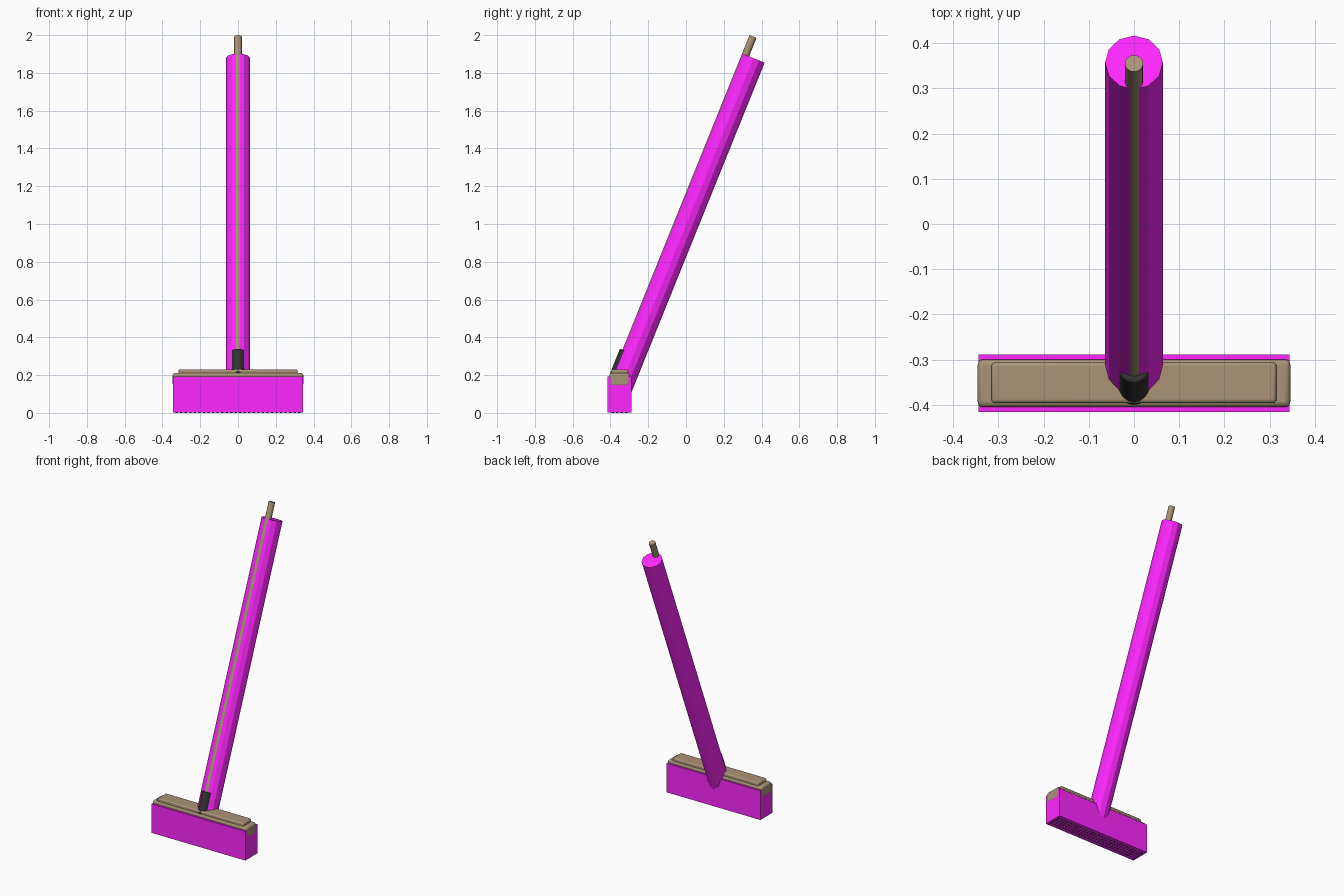
import bpy, bmesh, math
from mathutils import Vector, Matrix

if "Cube" in bpy.data.objects:
    bpy.data.objects.remove(bpy.data.objects["Cube"])

TILT = math.radians(22)
D = Vector((0, math.sin(TILT), math.cos(TILT)))    # along the handle
N = Vector((0, -math.cos(TILT), math.sin(TILT)))   # towards the front of the handle


def material(name, rgb):
    m = bpy.data.materials.new(name)
    m.diffuse_color = (*rgb, 1)
    m.use_nodes = True
    m.node_tree.nodes["Principled BSDF"].inputs["Base Color"].default_value = m.diffuse_color
    return m


MAGENTA = material("magenta", (1.0, 0.02, 1.0))
WOOD = material("wood", (0.40, 0.29, 0.18))
BLACK = material("black", (0.03, 0.03, 0.03))


def finish(name, bm, mat, bevel=0, smooth=False):
    me = bpy.data.meshes.new(name)
    bm.to_mesh(me)
    bm.free()
    ob = bpy.data.objects.new(name, me)
    bpy.context.collection.objects.link(ob)
    me.materials.append(mat)
    if bevel:
        mod = ob.modifiers.new("bevel", 'BEVEL')
        mod.width, mod.segments = bevel, 3
    if smooth:
        bpy.ops.object.select_all(action='DESELECT')
        ob.select_set(True)
        bpy.context.view_layer.objects.active = ob
        bpy.ops.object.shade_smooth_by_angle(angle=math.radians(35))
    return ob


def box(name, lo, hi, mat, bevel=0):
    lo, hi = Vector(lo), Vector(hi)
    bm = bmesh.new()
    bmesh.ops.create_cube(bm, size=1, matrix=Matrix.Translation((lo + hi) / 2)
                          @ Matrix.Diagonal((*(hi - lo), 1)))
    return finish(name, bm, mat, bevel, bevel > 0)


def rod(name, bottom, top, r, sides, mat, bevel=0, smooth=True):
    bm = bmesh.new()
    bmesh.ops.create_cone(bm, cap_ends=True, segments=sides, radius1=r, radius2=r,
                          depth=(top - bottom).length,
                          matrix=Matrix.Translation((top + bottom) / 2)
                          @ Matrix.Rotation(-TILT, 4, 'X'))
    return finish(name, bm, mat, bevel, smooth)


# Outer block and tilted twelve-sided sleeve
box("head_block", (-0.344, -0.415, 0.001), (0.344, -0.288, 0.193), MAGENTA)
sleeve_top = Vector((0, 0.357, 1.878))
rod("handle_sleeve", sleeve_top - D * 1.90, sleeve_top, 0.064, 12, MAGENTA, smooth=False)

# Handle showing along the front of the sleeve, with a ferrule at its foot
axis = sleeve_top + N * 0.0448
handle_top = axis + D * 0.1055


def on_handle(z):
    return axis + D * ((z - axis.z) / D.z)


rod("handle", on_handle(0.19), handle_top, 0.02, 16, WOOD)
rod("ferrule", on_handle(0.20), on_handle(0.327), 0.034, 16, BLACK, bevel=0.004)

# Stepped wooden broom head
box("head_lower", (-0.3455, -0.405, 0.14), (0.3455, -0.299, 0.212), WOOD, 0.012)
box("head_upper", (-0.315, -0.396, 0.20), (0.315, -0.306, 0.231), WOOD, 0.008)

# Bristle tufts, hidden inside the block apart from their tips
bm = bmesh.new()
for i in range(28):
    for j in range(4):
        pos = (-0.324 + i * 0.024, -0.388 + j * 0.024, 0.073)
        bmesh.ops.create_cone(bm, cap_ends=True, segments=6, radius1=0.007, radius2=0.005,
                              depth=0.146, matrix=Matrix.Translation(pos))
finish("bristles", bm, BLACK)
